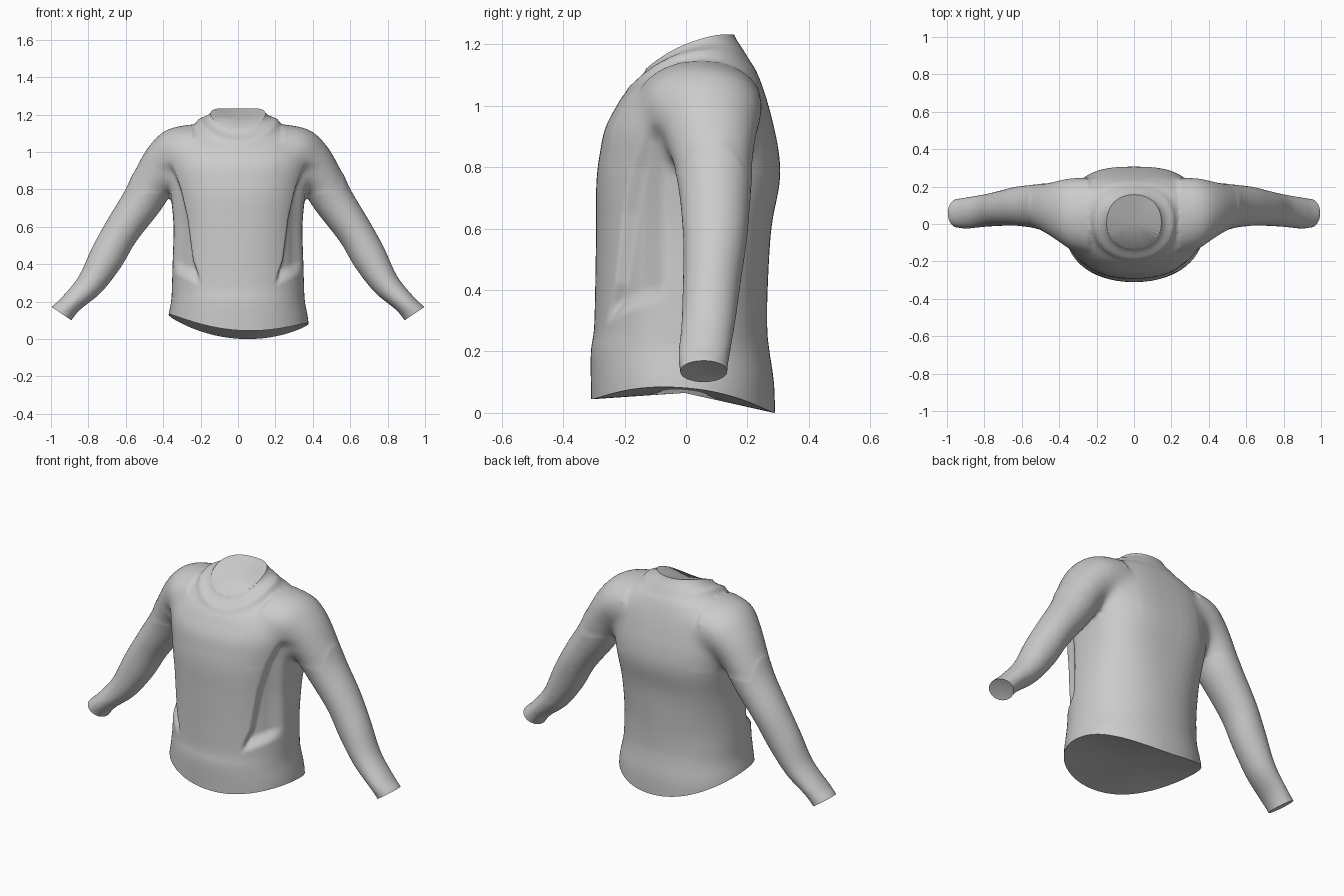
import bpy, bmesh, math
from mathutils import Vector

if "Cube" in bpy.data.objects:
    bpy.data.objects.remove(bpy.data.objects["Cube"])

SEG = 56


def smooth(t):
    t = max(0.0, min(1.0, t))
    return t * t * (3 - 2 * t)


def dense(rows, steps=5):
    # Catmull-Rom interpolation through the section parameters
    out = []
    for i in range(len(rows) - 1):
        p = [rows[max(0, min(len(rows) - 1, i + k))] for k in (-1, 0, 1, 2)]
        for s in range(steps):
            t = s / steps
            out.append([0.5 * (2 * b + (c - a) * t + (2 * a - 5 * b + 4 * c - d) * t * t
                               + (3 * b - a - 3 * c + d) * t ** 3) for a, b, c, d in zip(*p)])
    return out + [list(rows[-1])]


def loft(bm, rings):
    loops = [[bm.verts.new(p) for p in r] for r in rings]
    faces = []
    for a, b in zip(loops, loops[1:]):
        for i in range(SEG):
            j = (i + 1) % SEG
            faces.append(bm.faces.new((a[i], a[j], b[j], b[i])))
    faces += [bm.faces.new(loops[0][::-1]), bm.faces.new(loops[-1])]
    bmesh.ops.recalc_face_normals(bm, faces=faces)


def power(v, e):
    return math.copysign(abs(v) ** e, v)


def torso_ring(zf, zb, h, hw, yf, yb):
    box = smooth((zf - .35) / .35) * smooth((1.06 - zf) / .06)
    pts = []
    for i in range(SEG):
        a = 2 * math.pi * i / SEG
        c, s = math.cos(a), math.sin(a)
        e = .92 - box * (.18 if s > 0 else .06)
        pts.append((hw * power(c, e), (yf + yb) / 2 + (yb - yf) / 2 * power(s, e),
                    zf + (zb - zf) * (1 + s) / 2 + h * c * c))
    return pts


def sleeve_ring(side, xt, zt, xb, zb, y0, y1):
    pts = []
    for i in range(SEG):
        a = 2 * math.pi * i / SEG
        c, s = math.cos(a), math.sin(a)
        pts.append((side * ((xt + xb) / 2 + (xt - xb) / 2 * c),
                    (y0 + y1) / 2 + (y1 - y0) / 2 * s,
                    (zt + zb) / 2 + (zt - zb) / 2 * c))
    return pts


# torso sections: front z, back z, side lift, half width, front y, back y
torso = [
    (-.10, -.10, 0, .38, -.308, .29), (.08, .08, 0, .378, -.31, .288),
    (.20, .20, 0, .358, -.31, .272), (.27, .27, 0, .354, -.30, .265),
    (.40, .40, 0, .35, -.296, .266), (.60, .60, 0, .345, -.293, .278),
    (.75, .75, 0, .358, -.292, .305), (.85, .85, 0, .375, -.28, .302),
    (.93, .97, 0, .385, -.262, .277), (1.01, 1.06, 0, .37, -.22, .25),
    (1.035, 1.115, .025, .31, -.203, .228), (1.045, 1.14, .05, .235, -.193, .212),
    (1.06, 1.15, .07, .21, -.188, .206), (1.09, 1.185, .045, .178, -.152, .185),
    (1.12, 1.23, .03, .146, -.13, .157), (1.20, 1.31, .03, .12, -.11, .135)]
# sleeve sections: upper x z, lower x z, front y, back y
sleeve = [
    (1.03, .11, .92, .04, -.02, .135), (.997, .17, .89, .10, -.02, .135),
    (.945, .22, .84, .16, -.025, .143), (.852, .335, .73, .25, -.015, .16),
    (.78, .49, .625, .385, -.01, .18), (.70, .635, .545, .52, -.01, .20),
    (.607, .79, .42, .68, -.025, .213), (.555, .90, .36, .77, -.05, .222),
    (.48, 1.03, .32, .82, -.09, .235), (.385, 1.12, .28, .85, -.14, .25),
    (.25, 1.15, .22, .87, -.16, .25)]

bm = bmesh.new()
loft(bm, [torso_ring(*r) for r in dense(torso)])
for side in (-1, 1):
    loft(bm, [sleeve_ring(side, *r) for r in dense(sleeve)])
mesh = bpy.data.meshes.new("sweater")
bm.to_mesh(mesh)
bm.free()
sweater = bpy.data.objects.new("sweater", mesh)
bpy.context.collection.objects.link(sweater)
bpy.context.view_layer.objects.active = sweater
sweater.select_set(True)

# fuse torso and sleeves into one skin
rem = sweater.modifiers.new("fuse", 'REMESH')
rem.mode = 'VOXEL'
rem.voxel_size = 0.011
sm = sweater.modifiers.new("soften", 'SMOOTH')
sm.factor = 0.5
sm.iterations = 6
for name in ("fuse", "soften"):
    bpy.ops.object.modifier_apply(modifier=name)

bm = bmesh.new()
bm.from_mesh(sweater.data)

# blend the shoulders into the body
shoulder = [v for v in bm.verts if .2 < abs(v.co.x) < .56 and .78 < v.co.z
            and not (abs(v.co.x) < .25 and v.co.z > 1.05)]
for _ in range(40):
    bmesh.ops.smooth_vert(bm, verts=shoulder, factor=.5,
                          use_axis_x=True, use_axis_y=True, use_axis_z=True)


# pressed-in side panels behind a ridge on the front
def ridge(z):
    pts = [(.27, .18), (.42, .235), (.65, .265), (.8, .30), (.93, .345)]
    for (z0, x0), (z1, x1) in zip(pts, pts[1:]):
        if z <= z1:
            return x0 + (x1 - x0) * (z - z0) / (z1 - z0)
    return .345


for v in bm.verts:
    x, y, z = v.co
    d = abs(x) - ridge(z)
    if d > 0 and y < -.05 and .25 < z < .96:
        k = .035 * smooth(d / .03) * smooth((-.05 - y) / .12)
        k *= smooth((z - .27 - .6 * d) / .09) * smooth((.95 - z) / .07)
        v.co += Vector((-math.copysign(.6, x), .8, 0)) * k


def hem(x, y):
    t = x / .37
    return .0235 - .075 * y - .025 * t + .08 * t * t


def neckline(x, y):
    return 1.175 + .39 * (y - .012) + .03 * (x / .145) ** 2


def cut(co, no, region):
    # slice the chosen region, then close the opening with a fan
    faces = [f for f in bm.faces if all(region(v.co) for v in f.verts)]
    edges = {e for f in faces for e in f.edges}
    verts = {v for f in faces for v in f.verts}
    bmesh.ops.bisect_plane(bm, geom=faces + list(edges) + list(verts), dist=1e-5,
                           plane_co=co, plane_no=no, clear_outer=True)


def cap(sink):
    rim = [e for e in bm.edges if e.is_boundary]
    pts = {v for e in rim for v in e.verts}
    if not pts:
        return
    mid = sum((v.co for v in pts), Vector()) / len(pts)
    centre = bm.verts.new(mid + Vector(sink))
    for e in rim:
        loop = e.link_loops[0]
        a, b = loop.vert, loop.link_loop_next.vert
        bm.faces.new((b, a, centre))


def trim(line, region, sign, sink):
    # flatten the curved cut line to z = 0, slice, and bend back
    for v in bm.verts:
        v.co.z -= line(v.co.x, v.co.y)
    cut((0, 0, 0), (0, 0, sign), region)
    for v in bm.verts:
        v.co.z += line(v.co.x, v.co.y)
    cap(sink)


# closed-off hem, neck and cuffs
trim(hem, lambda p: abs(p.x) < .45 and p.z < .15, -1, (0, 0, 0))
trim(neckline, lambda p: abs(p.x) < .19 and abs(p.y) < .2 and p.z > -.03, 1, (0, 0, -.01))
for side in (-1, 1):
    cut((side * .9425, 0, .135), (side * .07, 0, -.105), lambda p: side * p.x > .7)
    cap((-side * .006, 0, .009))
bm.to_mesh(sweater.data)
bm.free()
bpy.ops.object.shade_smooth_by_angle(angle=math.radians(50))
